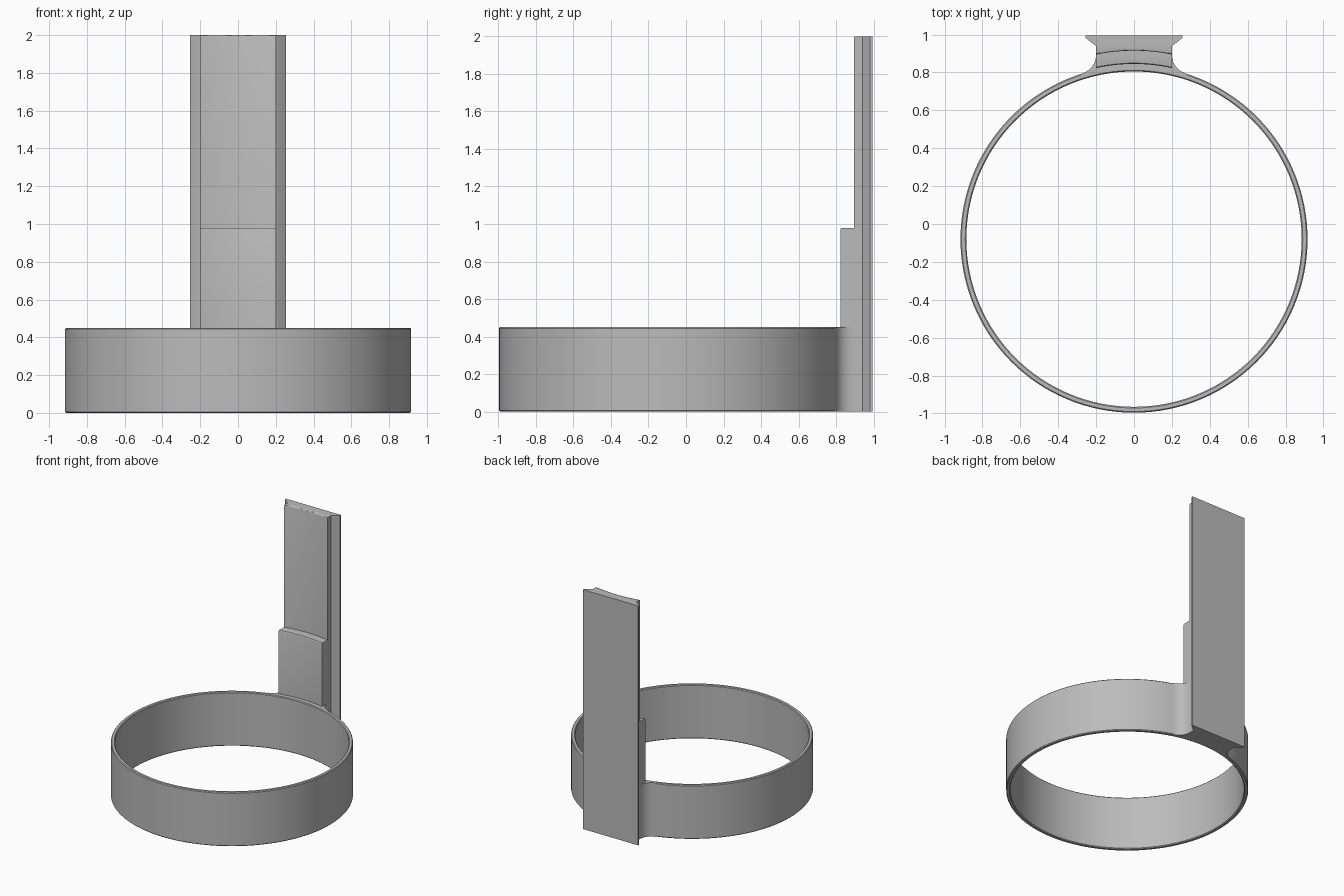
import bpy, bmesh, math

cube = bpy.data.objects.get("Cube")
if cube:
    bpy.data.objects.remove(cube, do_unlink=True)

CY = -0.08                    # ring centre on y
R_OUT, R_IN = 0.916, 0.885
RING_TOP, STEP_TOP, TOP = 0.45, 0.98, 2.0
HALF = 0.2                    # half width of the neck

grey = bpy.data.materials.new("grey plastic")
grey.use_nodes = True
grey.diffuse_color = (0.5, 0.5, 0.5, 1)
grey.node_tree.nodes["Principled BSDF"].inputs["Base Color"].default_value = (0.5, 0.5, 0.5, 1)


def finish(bm, name):
    bmesh.ops.recalc_face_normals(bm, faces=bm.faces)
    mesh = bpy.data.meshes.new(name)
    bm.to_mesh(mesh)
    bm.free()
    mesh.materials.append(grey)
    obj = bpy.data.objects.new(name, mesh)
    bpy.context.collection.objects.link(obj)
    bpy.ops.object.select_all(action='DESELECT')
    obj.select_set(True)
    bpy.context.view_layer.objects.active = obj
    bpy.ops.object.shade_smooth_by_angle(angle=math.radians(30))
    return obj


def on_arc(radius, x):
    return (x, CY + math.sqrt(radius ** 2 - x ** 2))


def arc(radius, half, steps=16):
    """Points concentric with the ring, from -half to +half."""
    return [on_arc(radius, half * (2 * i / steps - 1)) for i in range(steps + 1)]


def mirrored(right):
    """The right-hand points going back, then their mirror coming forward."""
    return right + [(-x, y) for x, y in reversed(right)]


def prism(name, outline, z0, z1, round_front=0):
    bm = bmesh.new()
    base = bm.faces.new([bm.verts.new((x, y, z0)) for x, y in outline])
    out = bmesh.ops.extrude_face_region(bm, geom=[base], use_keep_orig=True)
    bmesh.ops.translate(bm, vec=(0, 0, z1 - z0),
                        verts=[g for g in out["geom"] if isinstance(g, bmesh.types.BMVert)])
    if round_front:
        front = max(y for x, y in arc(round_front, HALF)) + 0.005
        edges = [e for e in bm.edges
                 if all(v.co.z > z1 - 0.001 and v.co.y < front for v in e.verts)
                 and abs(e.verts[0].co.x - e.verts[1].co.x) > 0.001]
        bmesh.ops.bevel(bm, geom=edges, offset=0.008, segments=3, profile=0.5, affect='EDGES')
    return finish(bm, name)


# Ring: a thin band with softened rims, spun around its axis
b = 0.006
profile = [(R_IN, b), (R_IN + b, 0), (R_OUT - b, 0), (R_OUT, b),
           (R_OUT, RING_TOP - b), (R_OUT - b, RING_TOP),
           (R_IN + b, RING_TOP), (R_IN, RING_TOP - b)]
bm = bmesh.new()
verts = [bm.verts.new((r, CY, z)) for r, z in profile]
edges = [bm.edges.new((verts[i - 1], verts[i])) for i in range(len(verts))]
bmesh.ops.spin(bm, geom=verts + edges, cent=(0, CY, 0), axis=(0, 0, 1),
               angle=math.tau, steps=128, use_merge=True)
bmesh.ops.remove_doubles(bm, verts=bm.verts, dist=0.0001)
finish(bm, "ring")

# Dovetail sides shared by the foot and the upright
dovetail = [(HALF, 0.94), (0.215, 0.95), (0.255, 0.982), (0.255, 0.995)]

# Foot: flares into the ring with a concave fillet on both sides
end = on_arc(R_OUT, 0.28)
ctrl = (HALF, 0.818)
start = (HALF, 0.9)
fillet = []
for i in range(11):
    t = i / 10
    fillet.append(tuple((1 - t) ** 2 * e + 2 * t * (1 - t) * c + t * t * s
                        for e, c, s in zip(end, ctrl, start)))
prism("foot", arc(0.9, 0.28) + mirrored(fillet + dovetail), 0, RING_TOP)

# Upright: tall dovetailed rail with a hollowed front
prism("upright", arc(0.995, HALF) + mirrored(dovetail), RING_TOP, TOP, 0.995)

# Step: thicker lower part in front of the upright
prism("step", arc(0.925, HALF) + arc(0.995, HALF)[::-1], RING_TOP, STEP_TOP, 0.925)
